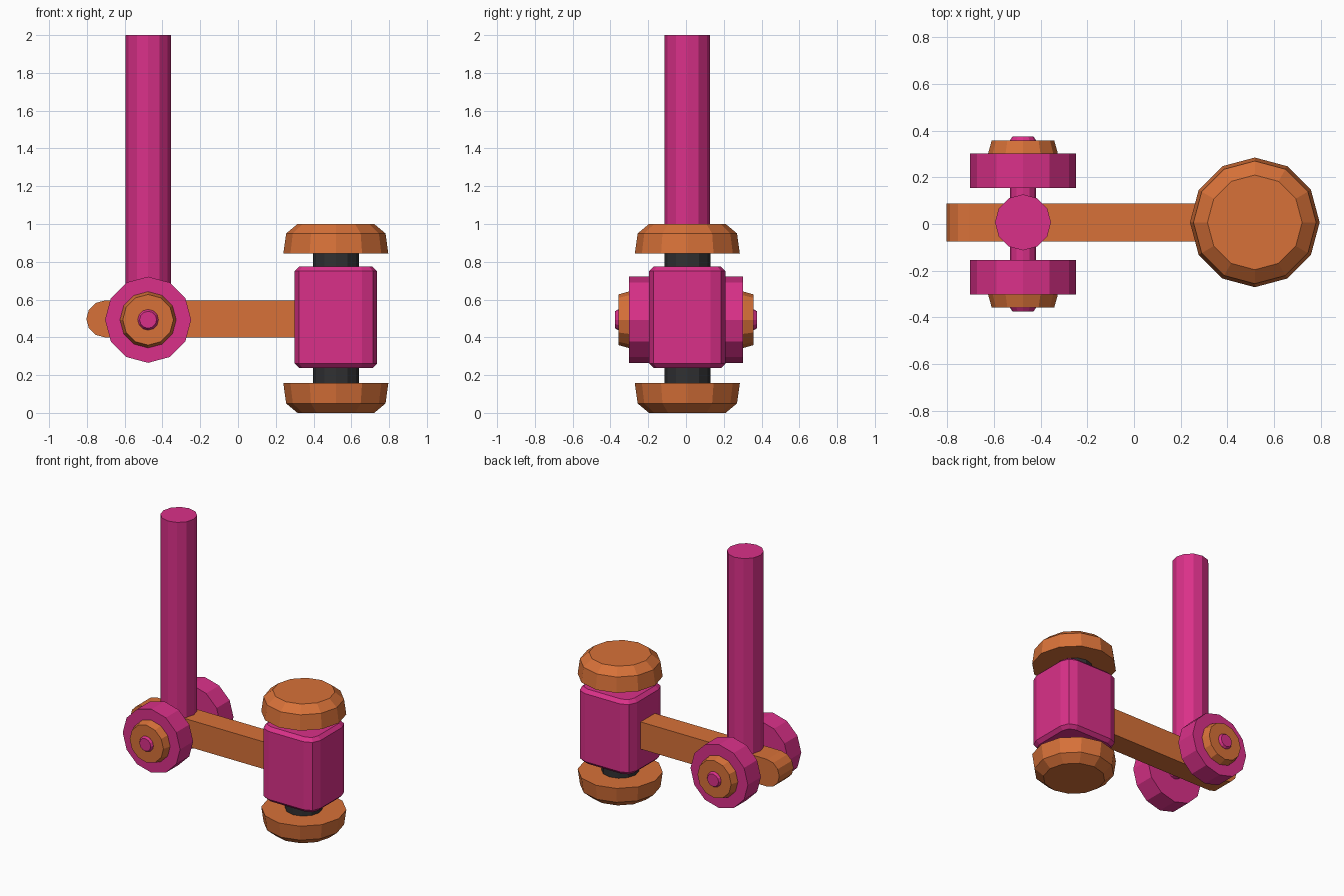
import bpy, bmesh, math
from mathutils import Matrix

if "Cube" in bpy.data.objects:
    bpy.data.objects.remove(bpy.data.objects["Cube"])


def material(name, colour):
    m = bpy.data.materials.new(name)
    m.diffuse_color = (*colour, 1)
    m.use_nodes = True
    m.node_tree.nodes["Principled BSDF"].inputs["Base Color"].default_value = m.diffuse_color
    return m


MAGENTA = material("magenta", (0.70, 0.03, 0.25))
ORANGE = material("orange", (0.68, 0.165, 0.04))
BLACK = material("black", (0.03, 0.03, 0.032))


def finish(name, bm, mat):
    bmesh.ops.recalc_face_normals(bm, faces=bm.faces)
    me = bpy.data.meshes.new(name)
    bm.to_mesh(me)
    bm.free()
    me.materials.append(mat)
    ob = bpy.data.objects.new(name, me)
    bpy.context.collection.objects.link(ob)
    return ob


def lathe(name, profile, loc, mat, along=None, sides=12):
    """Turn (radius, height) points around z, or tip the axis to +y / -y."""
    bm = bmesh.new()
    rings = []
    for r, h in profile:
        rings.append([bm.verts.new((r * math.cos(a), r * math.sin(a), h))
                      for a in (2 * math.pi * i / sides for i in range(sides))])
    for lo, hi in zip(rings, rings[1:]):
        for i in range(sides):
            j = (i + 1) % sides
            bm.faces.new((lo[i], lo[j], hi[j], hi[i]))
    bm.faces.new(rings[0][::-1])
    bm.faces.new(rings[-1])
    if along:
        bm.transform(Matrix.Rotation(-along * math.pi / 2, 4, 'X'))
    bm.transform(Matrix.Translation(loc))
    return finish(name, bm, mat)


def prism(name, points, depth, mat, place):
    """Extrude a flat outline; place maps (u, v, w) to a position."""
    bm = bmesh.new()
    a = [bm.verts.new(place(u, v, -depth)) for u, v in points]
    b = [bm.verts.new(place(u, v, depth)) for u, v in points]
    bm.faces.new(a)
    bm.faces.new(b)
    for i in range(len(a)):
        j = (i + 1) % len(a)
        bm.faces.new((a[i], a[j], b[j], b[i]))
    return finish(name, bm, mat)


Y0 = 0.007
WX, WZ = -0.476, 0.493     # axle centre
BX = 0.518                 # body centre

# upright pole standing on the arm
lathe("pole", [(0.12, 0.58), (0.12, 2.0)], (WX, Y0, 0), MAGENTA)

# arm with a rounded free end
arm = [(0.35, 0.4), (0.35, 0.595)]
for i in range(7):
    t = math.pi / 2 + math.pi * i / 6
    arm.append((-0.705 + 0.098 * math.cos(t), 0.4975 + 0.0975 * math.sin(t)))
prism("arm", arm, 0.081, ORANGE, lambda u, v, w: (u, Y0 + w, v))

# axle, wheels and hub caps
lathe("axle", [(0.045, -0.375), (0.055, -0.36), (0.055, 0.36), (0.045, 0.375)],
      (WX, 0, WZ), MAGENTA, along=1)
for side, s in (("front", -1), ("back", 1)):
    lathe(side + "_wheel", [(0.228, 0.155), (0.228, 0.303)], (WX, 0, WZ), MAGENTA, along=s)
    lathe(side + "_hub_cap", [(0.149, 0.295), (0.149, 0.305), (0.134, 0.358)],
          (WX, 0, WZ), ORANGE, along=s)

# body block: rounded vertical corners, then bevelled top and bottom rims
hx, hy, r = 0.219, 0.203, 0.08
corners = []
for k, (sx, sy) in enumerate(((1, 1), (-1, 1), (-1, -1), (1, -1))):
    for i in range(3):
        t = math.pi / 2 * (k + i / 2)
        corners.append((sx * (hx - r) + r * math.cos(t), sy * (hy - r) + r * math.sin(t)))
body = prism("body_block", corners, 0.268, MAGENTA,
             lambda u, v, w: (BX + u, Y0 + v, 0.506 + w))
bm = bmesh.new()
bm.from_mesh(body.data)
rims = [e for e in bm.edges if abs(e.verts[0].co.z - e.verts[1].co.z) < 1e-4]
bmesh.ops.bevel(bm, geom=rims, offset=0.024, segments=1, affect='EDGES')
bm.to_mesh(body.data)
bm.free()

# spindle through the body
lathe("spindle", [(0.122, 0.14), (0.122, 0.86)], (BX, Y0, 0), BLACK)

# end caps, top and bottom
cap = [(0.278, 0.843), (0.263, 0.95), (0.203, 1.0)]
lathe("top_cap", cap, (BX, Y0, 0), ORANGE)
lathe("bottom_cap", [(q, 1 - h) for q, h in cap], (BX, Y0, 0), ORANGE)
